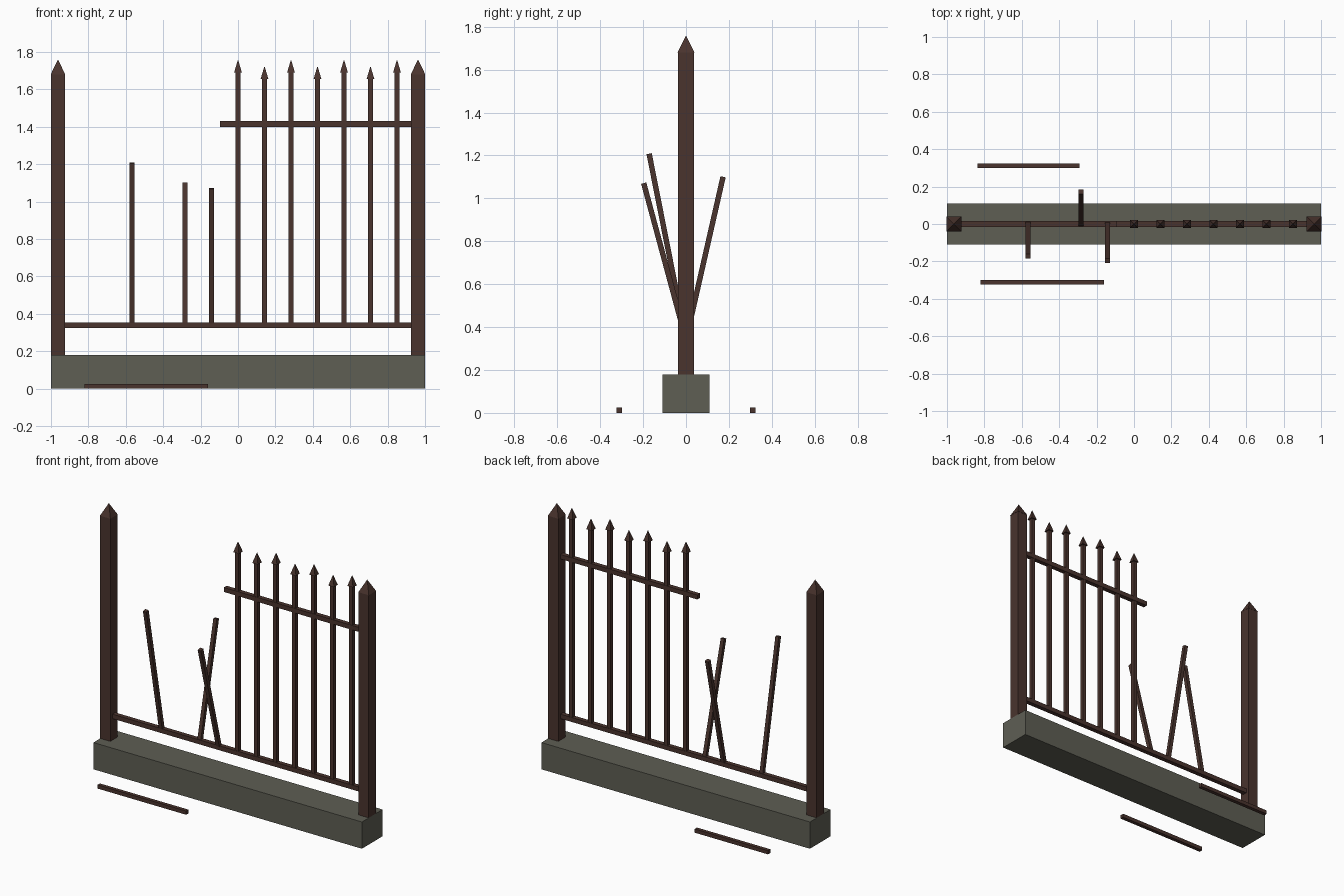
import bpy, bmesh, math
from mathutils import Matrix, Vector

if "Cube" in bpy.data.objects:
    bpy.data.objects.remove(bpy.data.objects["Cube"])


def material(name, rgb):
    m = bpy.data.materials.new(name)
    m.diffuse_color = (*rgb, 1)
    m.use_nodes = True
    m.node_tree.nodes["Principled BSDF"].inputs["Base Color"].default_value = m.diffuse_color
    return m


IRON = material("rusty iron", (0.068, 0.034, 0.027))
STONE = material("grey stone", (0.112, 0.112, 0.088))


def finish(name, bm, mat):
    bmesh.ops.recalc_face_normals(bm, faces=bm.faces)
    me = bpy.data.meshes.new(name)
    bm.to_mesh(me)
    bm.free()
    me.materials.append(mat)
    ob = bpy.data.objects.new(name, me)
    bpy.context.collection.objects.link(ob)
    return ob


def box(name, lo, hi, mat=IRON):
    lo, hi = Vector(lo), Vector(hi)
    bm = bmesh.new()
    bmesh.ops.create_cube(bm, size=1, matrix=Matrix.Translation((lo + hi) / 2)
                          @ Matrix.Diagonal((*(hi - lo), 1)))
    return finish(name, bm, mat)


def spike(name, x, z, width, height):
    # four-sided point with its sides square to the axes
    bm = bmesh.new()
    bmesh.ops.create_cone(bm, cap_ends=True, segments=4, radius1=width / math.sqrt(2),
                          radius2=0, depth=height,
                          matrix=Matrix.Translation((x, 0, z + height / 2))
                          @ Matrix.Rotation(math.pi / 4, 4, 'Z'))
    return finish(name, bm, IRON)


R = 0.0125      # half width of a bar
Z0 = 0.34       # height of the bottom rail centre


def bar_x(i):
    return -0.85 + i * 1.7 / 12


# Stone plinth
box("stone_plinth", (-1, -0.11, 0), (1, 0.11, 0.18), STONE)

# End posts with pointed caps
for side, x in (("left", -0.9625), ("right", 0.9625)):
    box(side + "_post", (x - 0.0375, -0.0375, 0.18), (x + 0.0375, 0.0375, 1.68))
    spike(side + "_post_cap", x, 1.68, 0.078, 0.08)

# Rails: full one below, broken one above
box("bottom_rail", (-0.925, -0.015, Z0 - 0.015), (0.925, 0.015, Z0 + 0.015))
box("top_rail", (-0.095, -0.015, 1.4), (0.925, 0.015, 1.43))

# Upright bars with alternating heights
for i in range(6, 13):
    x, top = bar_x(i), 1.69 if i % 2 == 0 else 1.655
    box("upright_bar", (x - R, -R, Z0), (x + R, R, top))
    spike("bar_point", x, top, 0.042, 0.07)

# Broken bars bent forward or back from the bottom rail
for i, length, lean in ((2, 0.885, 11.2), (4, 0.78, -12.8), (5, 0.757, 15.1)):
    ob = box("bent_bar", (-R, -R, 0), (R, R, length))
    ob.data.transform(Matrix.Translation((bar_x(i), 0, Z0))
                      @ Matrix.Rotation(math.radians(lean), 4, 'X'))

# Fallen bars on the ground
for name, x0, x1, y in (("front_fallen_bar", -0.82, -0.16, -0.311),
                        ("back_fallen_bar", -0.837, -0.291, 0.311)):
    box(name, (x0, y - R, 0), (x1, y + R, 0.025))
